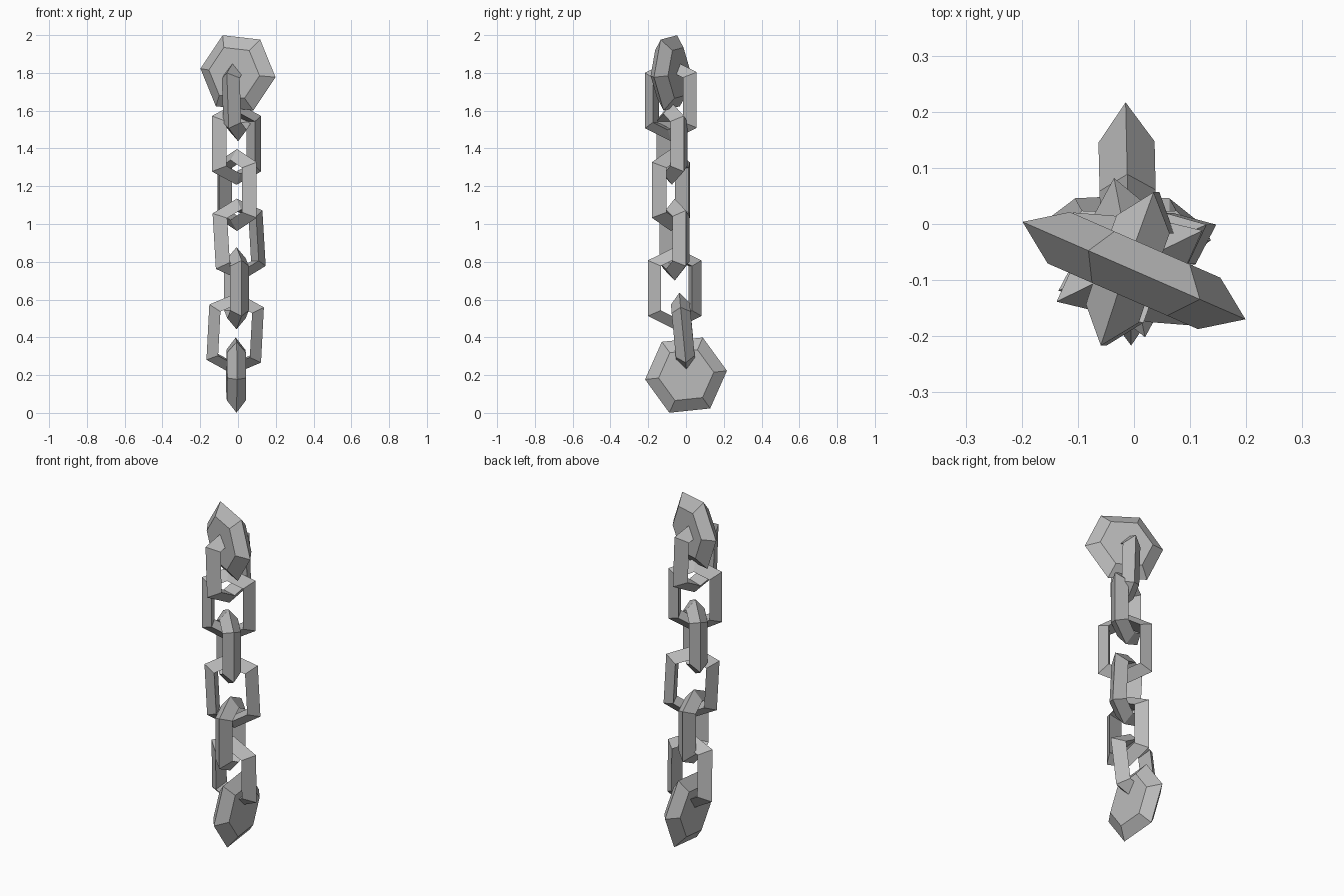
import bpy
import bmesh
from math import sin, cos, radians
from mathutils import Matrix, Vector

cube = bpy.data.objects.get("Cube")
if cube:
    bpy.data.objects.remove(cube)

# One plain grey for the whole chain
grey = bpy.data.materials.new("iron_grey")
grey.use_nodes = True
colour = (0.5, 0.5, 0.5, 1)
grey.diffuse_color = colour
grey.node_tree.nodes["Principled BSDF"].inputs["Base Color"].default_value = colour


def ring(bm, radius, depth, phase, squash, stretch):
    """Six points around the local y axis, optionally stretched in z."""
    verts = []
    for i in range(6):
        a = radians(phase + 60 * i)
        z = squash * radius * sin(a) + (stretch if sin(a) > 0 else -stretch)
        verts.append(bm.verts.new((radius * cos(a), depth, z)))
    return verts


def bridge(bm, a, b):
    for i in range(6):
        j = (i + 1) % 6
        bm.faces.new((a[i], a[j], b[j], b[i]))


def hexagon_part(name, centre, yaw, lean=0, pitch=0, outer=0.167, inner=0.097,
                 phase=30, squash=0.84, stretch=0.077, solid=False):
    """Six-sided ring of triangular section; solid closes its hole with flats."""
    bm = bmesh.new()
    edge = ring(bm, outer, 0, phase, squash, stretch)
    front = ring(bm, inner, -0.05, phase, squash, stretch)
    back = ring(bm, inner, 0.05, phase, squash, stretch)
    bridge(bm, edge, front)
    bridge(bm, back, edge)
    if solid:
        bm.faces.new(front)
        bm.faces.new(back)
    else:
        bridge(bm, front, back)
    bmesh.ops.recalc_face_normals(bm, faces=bm.faces)
    mesh = bpy.data.meshes.new(name)
    bm.to_mesh(mesh)
    bm.free()
    mesh.materials.append(grey)
    obj = bpy.data.objects.new(name, mesh)
    obj.matrix_world = (Matrix.Translation(Vector(centre))
                        @ Matrix.Rotation(radians(lean), 4, 'Y')
                        @ Matrix.Rotation(radians(pitch), 4, 'X')
                        @ Matrix.Rotation(radians(yaw), 4, 'Z'))
    bpy.context.collection.objects.link(obj)


# End discs
disc = dict(outer=0.218, inner=0.147, squash=1, stretch=0, solid=True)
hexagon_part("top_disc", (0, -0.083, 1.8), -23.6, phase=-6, **disc)
hexagon_part("bottom_disc", (-0.01, 0, 0.2), 91.3, phase=6, **disc)

# Interlocking links, top to bottom: centre, yaw, lean, pitch
links = [
    ((-0.007, -0.08, 1.655), 71, -2, 0),
    ((-0.008, -0.075, 1.425), 26, 0, 0),
    ((-0.005, -0.08, 1.18), -44, 0, 0),
    ((0.006, -0.06, 0.917), 24, -3.4, 0),
    ((-0.008, -0.06, 0.66), 101, 0, 0),
    ((-0.015, -0.015, 0.42), 0, 3, 5.4),
]
for n, (centre, yaw, lean, pitch) in enumerate(links, 1):
    hexagon_part(f"chain_link_{n}", centre, yaw, lean, pitch)
